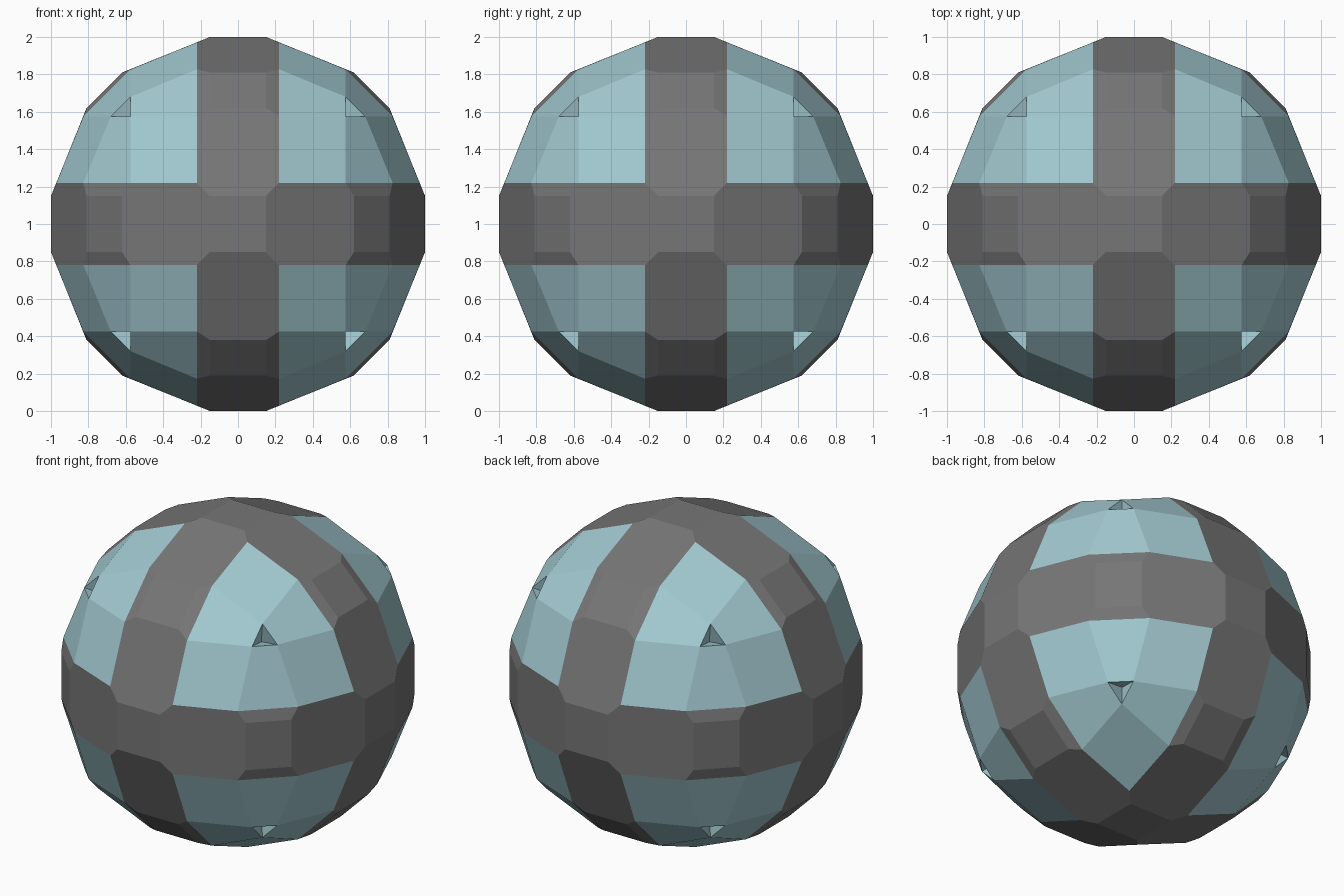
import bpy, bmesh
from itertools import product
from mathutils import Vector

if "Cube" in bpy.data.objects:
    bpy.data.objects.remove(bpy.data.objects["Cube"])

# Corner points of one octant, seen with the third axis pointing outward
R, W = 0.15, 0.22                 # half width of flat caps, half width of bands
A = (R, R, 1.0)                   # cap corner
B = (W, W, 0.971)                 # band crossing corner
C = (W, 0.575, 0.827)             # band edge next to the diagonal tile
C2 = (W, 0.827, 0.575)
D = (R, 0.62, 0.81)               # diagonal tile corner
D2 = (R, 0.81, 0.62)
P = (0.575, 0.575, 0.68)          # rim of the dimple in each panel
P2 = (0.575, 0.68, 0.575)
PIT = (0.55, 0.55, 0.55)


def swap(p):
    return (p[1], p[0], p[2])


def on_mid(p):
    return (0, p[1], p[2])


arm = [on_mid(A), A, B, C, D, on_mid(D)]
band_faces = [
    [(0, 0, 1), (R, 0, 1), A, (0, R, 1)],      # flat cap
    arm, [swap(p) for p in arm],               # sloping arms
    [on_mid(D), D, D2, on_mid(D2)],            # diagonal tile
    [D, C, C2, D2],                            # tile chamfer
]
panel_faces = [
    [B, C, P, swap(C)],                        # main facet
    [C, C2, P2, P],                            # strip between facets
    [P, P2, PIT],                              # dimple wall
]


def build(name, faces, color):
    """Repeat the faces over three axes and eight octants."""
    bm = bmesh.new()
    for signs in product((1, -1), repeat=3):
        for turn in range(3):
            for face in faces:
                pts = [Vector([p[(i + turn) % 3] * signs[i] for i in range(3)])
                       for p in face]
                f = bm.faces.new([bm.verts.new(p) for p in pts])
                f.normal_update()
                if f.normal.dot(sum(pts, Vector())) < 0:
                    f.normal_flip()
    bmesh.ops.remove_doubles(bm, verts=bm.verts[:], dist=0.0005)
    bmesh.ops.dissolve_limit(bm, angle_limit=0.02, verts=bm.verts[:],
                             edges=bm.edges[:])
    bmesh.ops.translate(bm, verts=bm.verts[:], vec=(0, 0, 1))
    me = bpy.data.meshes.new(name)
    bm.to_mesh(me)
    bm.free()
    mat = bpy.data.materials.new(name + "_color")
    mat.diffuse_color = color
    mat.use_nodes = True
    mat.node_tree.nodes["Principled BSDF"].inputs["Base Color"].default_value = mat.diffuse_color
    me.materials.append(mat)
    ob = bpy.data.objects.new(name, me)
    bpy.context.collection.objects.link(ob)
    return ob


# Three crossing bands and the eight panels between them
build("crossing_bands", band_faces, (0.18, 0.18, 0.18, 1))
build("corner_panels", panel_faces, (0.36, 0.58, 0.63, 1))
